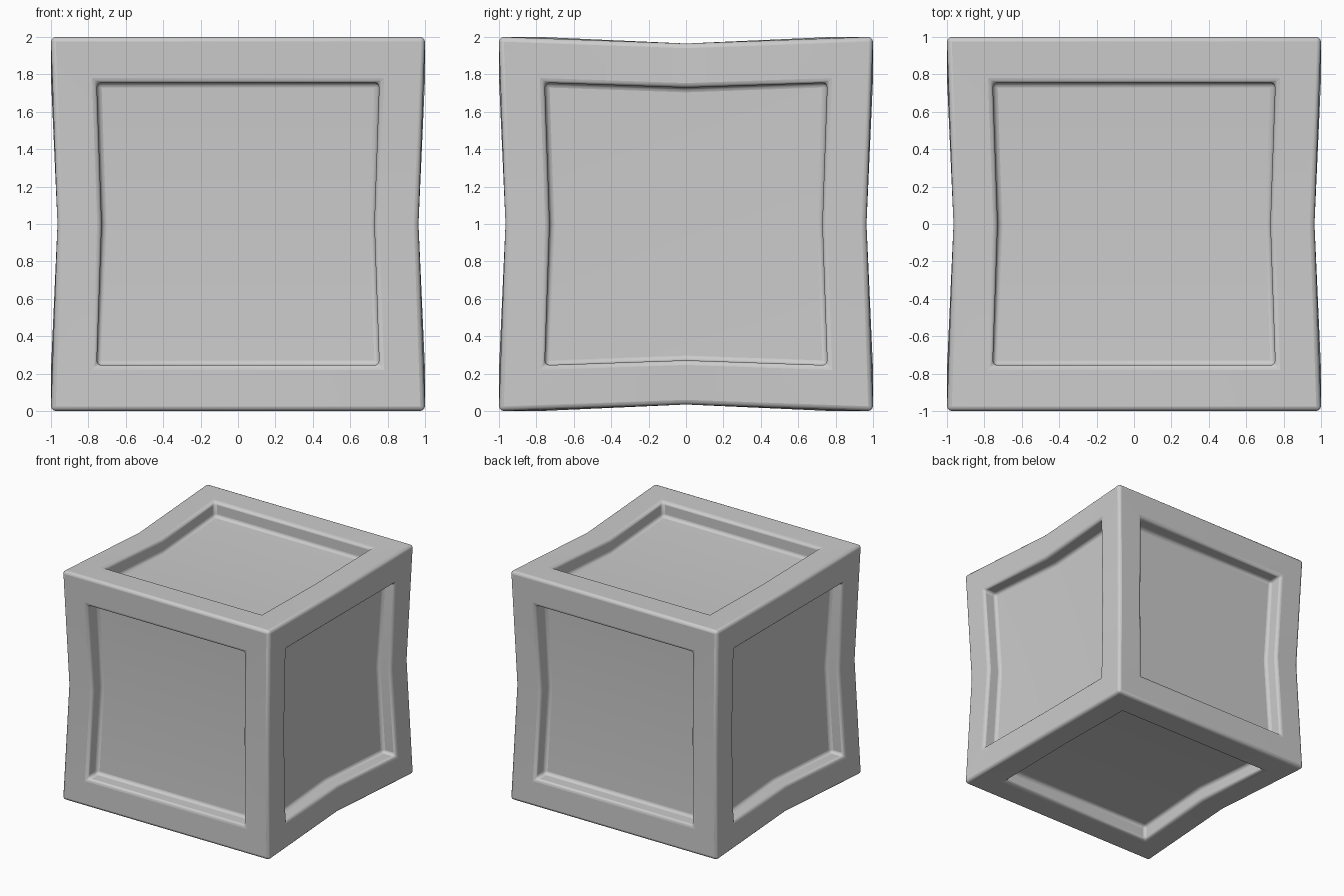
import bpy, bmesh
from mathutils import Vector

if "Cube" in bpy.data.objects:
    bpy.data.objects.remove(bpy.data.objects["Cube"])

FRAME, DEPTH, PINCH = 0.245, 0.13, 0.965

# Plain cube with a horizontal and a lengthwise loop cut
bm = bmesh.new()
bmesh.ops.create_cube(bm, size=2)
for normal in ((0, 0, 1), (0, 1, 0)):
    bmesh.ops.bisect_plane(bm, geom=bm.verts[:] + bm.edges[:] + bm.faces[:],
                           plane_co=(0, 0, 0), plane_no=normal)

# Recessed panel on each of the six sides
for axis in range(3):
    for sign in (-1, 1):
        n = Vector((0, 0, 0))
        n[axis] = sign
        bm.normal_update()
        side = [f for f in bm.faces if f.normal.dot(n) > 0.99
                and f.calc_center_median()[axis] * sign > 0.99]
        bmesh.ops.inset_region(bm, faces=side, thickness=FRAME,
                               use_even_offset=True, use_boundary=True)
        res = bmesh.ops.extrude_face_region(bm, geom=side)
        moved = [v for v in res["geom"] if isinstance(v, bmesh.types.BMVert)]
        bmesh.ops.translate(bm, verts=moved, vec=-n * DEPTH)
        old = [f for f in side if f.is_valid]
        if old:
            bmesh.ops.delete(bm, geom=old, context='FACES')
loose = [v for v in bm.verts if not v.link_faces]
bmesh.ops.delete(bm, geom=loose, context='VERTS')

# Pinch the middle loops inward
for v in bm.verts:
    mid_y, mid_z = abs(v.co.y) < 1e-4, abs(v.co.z) < 1e-4
    if mid_y or mid_z:
        v.co *= PINCH
bmesh.ops.recalc_face_normals(bm, faces=bm.faces[:])

mesh = bpy.data.meshes.new("crate")
bm.to_mesh(mesh)
bm.free()
crate = bpy.data.objects.new("crate", mesh)
bpy.context.collection.objects.link(crate)
crate.location.z = 1

# Soft rounded edges
bev = crate.modifiers.new("soft_edges", 'BEVEL')
bev.width = 0.025
bev.segments = 3
bev.limit_method = 'ANGLE'
bev.angle_limit = 0.6

bpy.context.view_layer.objects.active = crate
crate.select_set(True)
bpy.ops.object.shade_smooth_by_angle(angle=0.7)
